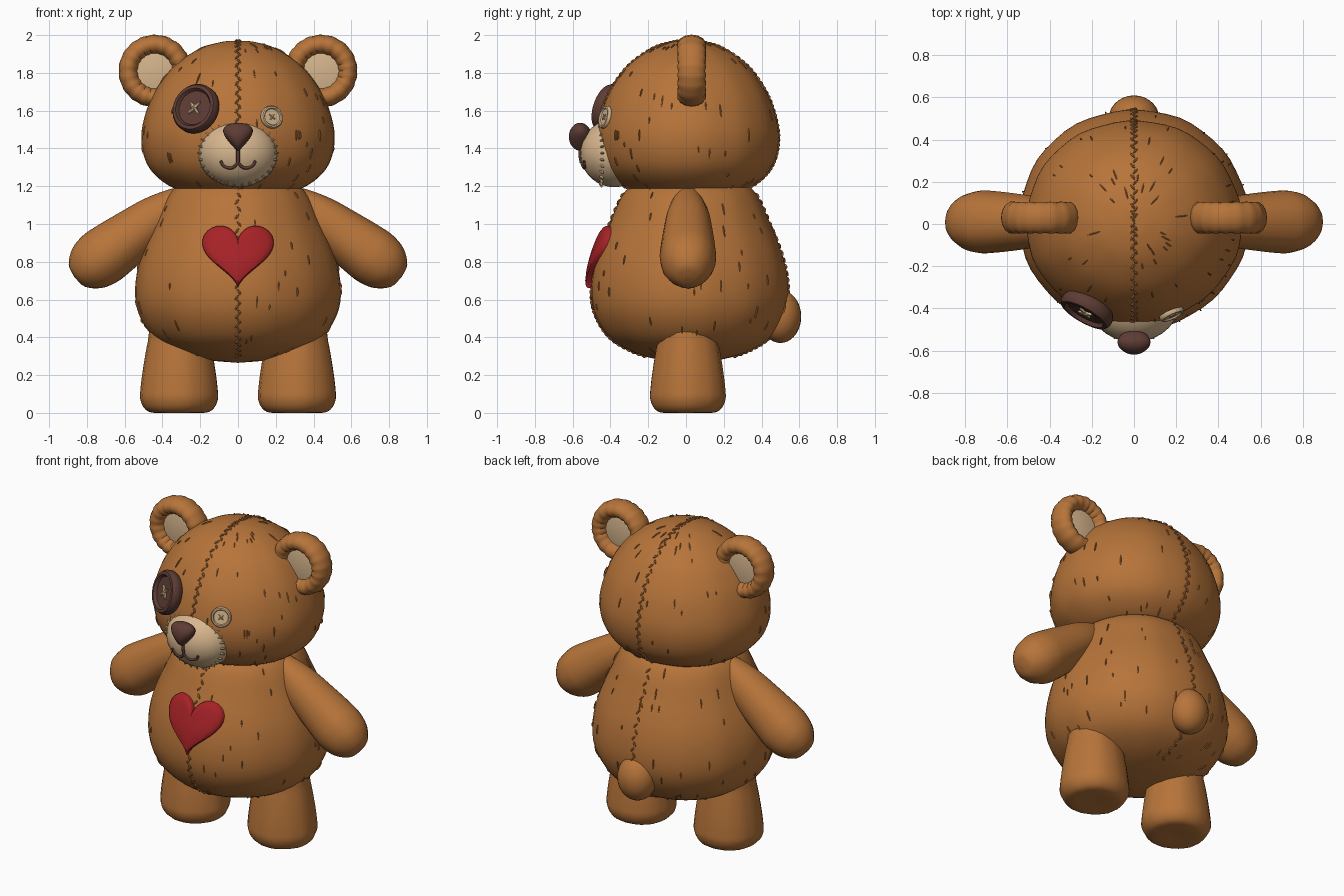
import bpy, bmesh, math, random
from mathutils import Vector, Matrix

if "Cube" in bpy.data.objects:
    bpy.data.objects.remove(bpy.data.objects["Cube"])

random.seed(4)


def material(name, r, g, b):
    m = bpy.data.materials.new(name)
    m.diffuse_color = (r, g, b, 1)
    m.use_nodes = True
    m.node_tree.nodes["Principled BSDF"].inputs["Base Color"].default_value = m.diffuse_color
    return m


FUR = material("golden brown fur", 0.47, 0.175, 0.042)
CREAM = material("cream felt", 0.68, 0.47, 0.27)
DARK = material("dark brown", 0.11, 0.045, 0.034)
RED = material("red felt", 0.38, 0.016, 0.020)


def finish(bm, name, mat, matrix=None, angle=40):
    if matrix:
        bm.transform(matrix)
    bmesh.ops.remove_doubles(bm, verts=bm.verts, dist=1e-5)
    bmesh.ops.recalc_face_normals(bm, faces=bm.faces)
    me = bpy.data.meshes.new(name)
    bm.to_mesh(me)
    bm.free()
    me.materials.append(mat)
    me.shade_smooth()
    me.set_sharp_from_angle(angle=math.radians(angle))
    ob = bpy.data.objects.new(name, me)
    bpy.context.collection.objects.link(ob)
    return ob


def spline(pts, n=5):
    """Smooth curve through a few profile points."""
    p = [Vector(q) for q in pts]
    p = [2 * p[0] - p[1]] + p + [2 * p[-1] - p[-2]]
    out = []
    for i in range(1, len(p) - 2):
        a, b, c, d = p[i - 1:i + 3]
        for k in range(n):
            t = k / n
            out.append(0.5 * (2 * b + (c - a) * t + (2 * a - 5 * b + 4 * c - d) * t * t
                              + (3 * b - a - 3 * c + d) * t ** 3))
    return out + [p[-2]]


def skin(bm, rings, closed=False):
    rows = [[bm.verts.new(v) for v in r] for r in rings]
    n = len(rows[0])
    for a, b in zip(rows, rows[1:] + (rows[:1] if closed else [])):
        for i in range(n):
            bm.faces.new((a[i], a[(i + 1) % n], b[(i + 1) % n], b[i]))


def lathe(name, prof, mat, matrix=None, ys=1.0, n=40, pleat=0.0, angle=40):
    bm = bmesh.new()
    rings = []
    for r, z in prof:
        ring = []
        for i in range(n):
            a = 2 * math.pi * i / n
            q = max(r, 0) * (1 + pleat * math.sin(a * 9 + 1) * math.sin(a * 4))
            ring.append((q * math.cos(a), q * math.sin(a) * ys, z))
        rings.append(ring)
    skin(bm, rings)
    return finish(bm, name, mat, matrix, angle)


def ellipsoid(name, centre, radii, mat, shape=None):
    bm = bmesh.new()
    bmesh.ops.create_uvsphere(bm, u_segments=28, v_segments=18, radius=1)
    if shape:
        for v in bm.verts:
            shape(v.co)
    return finish(bm, name, mat, Matrix.Translation(centre) @ Matrix.Diagonal((*radii, 1)))


def stitches(name, items, mat):
    """Little slivers: (position, long direction, normal, length, width, height)."""
    bm = bmesh.new()
    for pos, d, nrm, l, w, h in items:
        d, nrm = d.normalized(), nrm.normalized()
        rot = Matrix((d, nrm.cross(d), nrm)).transposed().to_4x4()
        bmesh.ops.create_icosphere(bm, subdivisions=1, radius=1,
                                   matrix=Matrix.Translation(pos) @ rot @ Matrix.Diagonal((l, w, h, 1)))
    return finish(bm, name, mat, angle=30)


def aim(pos, d):
    return Matrix.Translation(pos) @ Vector(d).to_track_quat('Z', 'Y').to_matrix().to_4x4()


# Body and head
BODY = spline([(0, .265), (.16, .28), (.31, .32), (.44, .395), (.52, .51), (.545, .64),
               (.52, .81), (.445, 1.0), (.35, 1.18), (.2, 1.24), (0, 1.26)])
HEAD = spline([(0, 1.15), (.18, 1.155), (.33, 1.185), (.44, 1.26), (.495, 1.35), (.512, 1.47),
               (.485, 1.6), (.43, 1.72), (.335, 1.84), (.2, 1.93), (.08, 1.965), (0, 1.97)])
BY, BS, HY, HS = .02, .96, .01, .94
lathe("body", BODY, FUR, Matrix.Translation((0, BY, 0)), BS, 54, .008)
lathe("head", HEAD, FUR, Matrix.Translation((0, HY, 0)), HS, 54, .008)


def radius_at(prof, z):
    for a, b in zip(prof, prof[1:]):
        if a.y <= z <= b.y and b.y > a.y:
            return a.x + (b.x - a.x) * (z - a.y) / (b.y - a.y)
    return 0


# Centre seams and fur nicks
for name, prof, cy, ys, lo, hi in (("body", BODY, BY, BS, .3, 1.17), ("head", HEAD, HY, HS, 1.18, 1.97)):
    seam, nicks = [], []
    for side in (-1, 1):
        k = 0
        for a, b in zip(prof, prof[1:]):
            steps = max(1, int((b - a).length / .024))
            for j in range(steps):
                q = a.lerp(b, j / steps)
                if not lo < q.y < hi:
                    continue
                k += 1
                t = Vector((0, side * ys * (b.x - a.x), b.y - a.y)).normalized()
                nrm = Vector((1, 0, 0)).cross(t)
                d = t + Vector((.7 if k % 2 else -.7, 0, 0))
                seam.append((Vector((.006 * (-1) ** k, cy + side * q.x * ys, q.y)), d, nrm, .02, .007, .009))
    for _ in range(90):
        i = random.randrange(6, len(prof) - 8)
        a, b = prof[i], prof[i + 1]
        if not lo < a.y < hi:
            continue
        ang = random.uniform(0, 2 * math.pi)
        c, s = math.cos(ang), math.sin(ang) * ys
        t = Vector(((b.x - a.x) * c, (b.x - a.x) * s, b.y - a.y))
        nrm = Vector((-s, c, 0)).cross(t)
        nicks.append((Vector((a.x * c, cy + a.x * s, a.y)), t, nrm, random.uniform(.015, .04), .004, .007))
    stitches(name + "_seam", seam, FUR)
    stitches(name + "_fur_nicks", nicks, FUR)

# Limbs and ears
ARM = spline([(0, -.03), (.06, -.01), (.085, .04), (.115, .16), (.132, .3), (.147, .46),
              (.147, .54), (.125, .62), (.07, .685), (0, .70)], 4)
LEG = spline([(0, .005), (.13, .0), (.18, .02), (.205, .07), (.204, .13), (.19, .24), (.165, .38),
              (.14, .46), (0, .48)], 4)
for s, side in ((-1, "right"), (1, "left")):
    lathe(side + "_arm", ARM, FUR, aim((s * .30, .01, 1.13), (s * .81, 0, -.59)), 1.03, 28, .02)
    lathe(side + "_leg", LEG, FUR, Matrix.Translation((s * .312, .01, 0)), .97, 32, .02)
    centre = Vector((s * .44, .03, 1.81))
    bm = bmesh.new()
    rings = []
    for i in range(60):
        a = 2 * math.pi * i / 60
        out = Vector((math.cos(a), 0, math.sin(a)))
        puff = .94 + .08 * abs(math.sin(a * 9 + .4 * math.sin(3 * a)))
        rings.append([centre + out * (.14 + .052 * puff * math.cos(u)) + Vector((0, .076 * puff * math.sin(u), 0))
                      for u in (2 * math.pi * j / 14 for j in range(14))])
    skin(bm, rings, True)
    finish(bm, side + "_ear_rim", FUR)
    lathe(side + "_ear_lining", [(0, -.035), (.08, -.03), (.13, -.02), (.13, .02), (.08, .03), (0, .035)],
          CREAM, aim(centre, (0, -1, 0)), n=28)

ellipsoid("tail", (0, .50, .51), (.12, .11, .14), FUR)

# Muzzle, nose and mouth
MC, MR = Vector((0, -.38, 1.375)), Vector((.212, .18, .18))
ellipsoid("muzzle", MC, MR, CREAM)


def on_muzzle(x, z):
    f = 1 - (x / MR.x) ** 2 - ((z - MC.z) / MR.z) ** 2
    return Vector((x, MC.y - MR.y * math.sqrt(max(f, 0)), z))


edge = []
for i in range(30):
    a = 2 * math.pi * i / 30
    p = on_muzzle(.198 * math.cos(a), MC.z + .165 * math.sin(a))
    radial = Vector((math.cos(a), .5, math.sin(a)))
    edge.append((p, radial, Vector((0, -1, 0)).cross(radial).cross(radial) * -1, .022, .007, .009))
stitches("muzzle_stitches", edge, CREAM)


def nose_shape(co):
    co.x *= .72 + .48 * co.z


ellipsoid("nose", (0, -.56, 1.462), (.094, .06, .074), DARK, nose_shape)


def cord(name, pts, r):
    cu = bpy.data.curves.new(name, 'CURVE')
    cu.dimensions = '3D'
    cu.bevel_depth, cu.bevel_resolution, cu.use_fill_caps = r, 2, True
    sp = cu.splines.new('POLY')
    sp.points.add(len(pts) - 1)
    for q, p in zip(sp.points, pts):
        q.co = (*p, 1)
    cu.materials.append(DARK)
    bpy.context.collection.objects.link(bpy.data.objects.new(name, cu))


cord("mouth_line", [on_muzzle(0, z) for z in (1.42, 1.39, 1.36, 1.325)], .010)
for s, side in ((-1, "right"), (1, "left")):
    cord(side + "_smile", [on_muzzle(s * p.x, p.y) for p in
                           spline([(0, 1.325), (.025, 1.30), (.055, 1.298), (.08, 1.312), (.092, 1.335)])], .008)

# Button eyes with crossed thread
for side, pos, d, k, mat in (("right", (-.222, -.405, 1.61), (-.47, -.83, .28), 1, DARK),
                             ("left", (.178, -.425, 1.565), (.40, -.88, .22), .46, CREAM)):
    m = aim(pos, d)
    prof = [(r * k, z * k) for r, z in ((0, -.04), (.115, -.04), (.133, -.012), (.133, .015), (.122, .034),
                                        (.104, .036), (.093, .018), (0, .016))]
    lathe(side + "_button_eye", prof, mat, m, n=32)
    cross = []
    for a in (.8, 2.35):
        v = m.to_3x3() @ Vector((math.cos(a), math.sin(a), 0))
        cross.append((m @ Vector((0, 0, .02 * k)), v, m.to_3x3() @ Vector((0, 0, 1)), .055 * k, .012 * k, .014 * k))
    stitches(side + "_eye_thread", cross, CREAM)

# Puffy heart patch that follows the belly
bm = bmesh.new()
rings = []
for f, lift in ((1, -.015), (1, .018), (.95, .028), (.8, .034), (.5, .036), (.2, .036), (0, .036)):
    ring = []
    for i in range(48):
        t = 2 * math.pi * (i + .5) / 48
        x = f * .19 * math.sin(t) ** 3
        z = .855 + f * .0114 * (13 * math.cos(t) - 5 * math.cos(2 * t) - 2 * math.cos(3 * t) - math.cos(4 * t))
        r = radius_at(BODY, z)
        ring.append((x, BY - BS * math.sqrt(r * r - x * x) - lift, z))
    rings.append(ring)
skin(bm, rings)
finish(bm, "heart_patch", RED)
